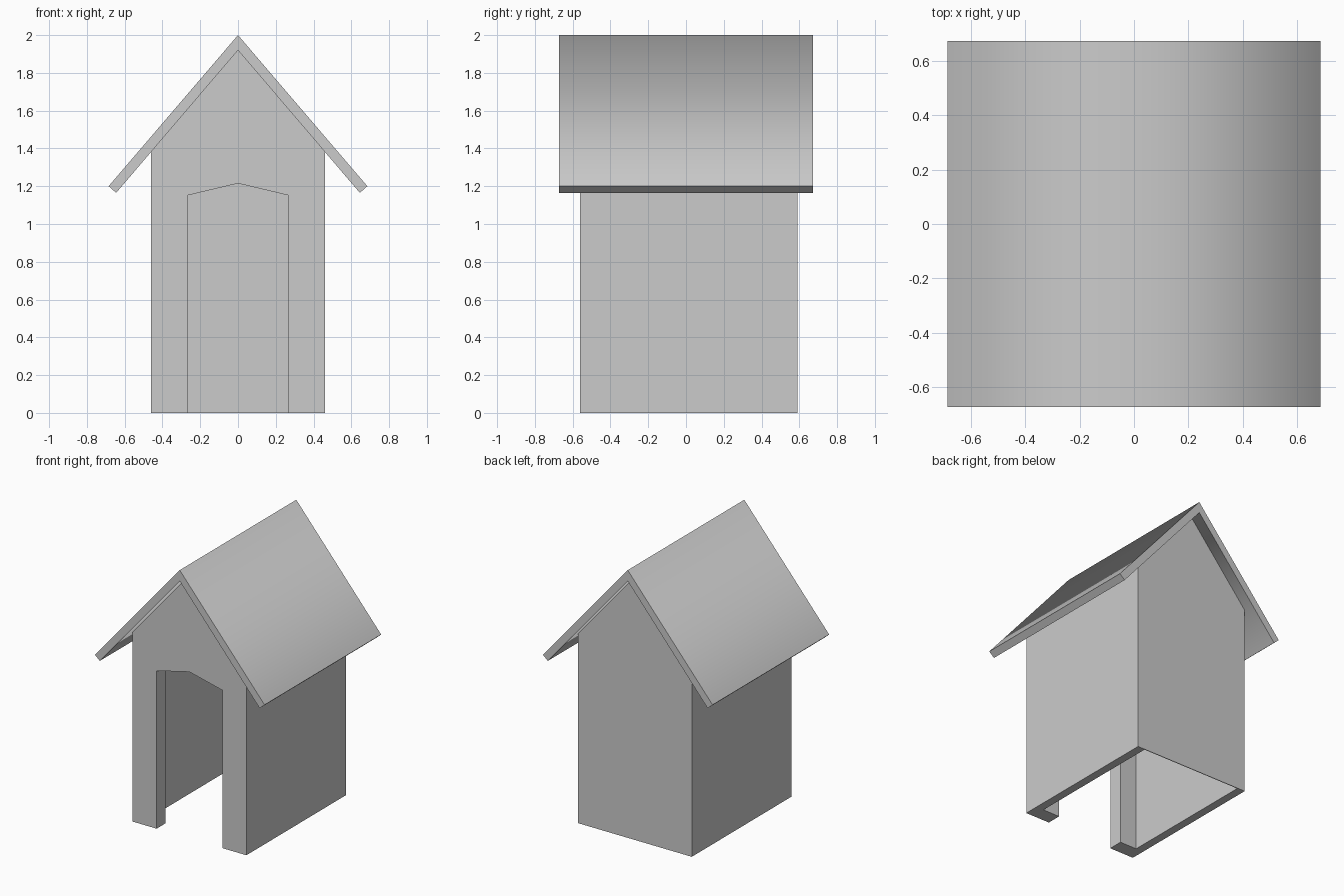
import bpy, bmesh

if "Cube" in bpy.data.objects:
    bpy.data.objects.remove(bpy.data.objects["Cube"])


def prism(name, pts, y0, y1):
    """Extrude an (x, z) profile along y."""
    bm = bmesh.new()
    face = bm.faces.new([bm.verts.new((x, y0, z)) for x, z in pts])
    ext = bmesh.ops.extrude_face_region(bm, geom=[face])
    moved = [v for v in ext["geom"] if isinstance(v, bmesh.types.BMVert)]
    bmesh.ops.translate(bm, verts=moved, vec=(0, y1 - y0, 0))
    bmesh.ops.recalc_face_normals(bm, faces=bm.faces)
    mesh = bpy.data.meshes.new(name)
    bm.to_mesh(mesh)
    bm.free()
    obj = bpy.data.objects.new(name, mesh)
    bpy.context.collection.objects.link(obj)
    return obj


def symmetric(half):
    """Mirror a right-hand half profile across x = 0."""
    return half + [(-x, z) for x, z in reversed(half) if x > 0]


def cut(target, cutter):
    mod = target.modifiers.new(cutter.name, 'BOOLEAN')
    mod.operation = 'DIFFERENCE'
    mod.solver = 'EXACT'
    mod.object = cutter
    cutter.hide_render = True
    cutter.hide_set(True)


# Gabled walls, hollow and open underneath, with a very thin back panel
walls = prism("walls", symmetric([(0.46, 0), (0.46, 1.382), (0, 1.92)]), -0.56, 0.59)
cut(walls, prism("interior_cutter", symmetric([(0.40, -0.1), (0.40, 2.1)]), -0.455, 0.585))

# Doorway with a shallow pointed top
cut(walls, prism("doorway_cutter", symmetric([(0.265, -0.1), (0.265, 1.152), (0, 1.215)]), -0.7, -0.4))

# Overhanging roof: one folded slab
roof = prism("roof", [(0, 2.0), (0.685, 1.2), (0.645, 1.165), (0, 1.92),
                      (-0.645, 1.165), (-0.685, 1.2)], -0.672, 0.672)

# Soft shading over the ridge only; all other roof edges stay sharp
for poly in roof.data.polygons:
    poly.use_smooth = True
for edge in roof.data.edges:
    edge.use_edge_sharp = not all(abs(roof.data.vertices[i].co.x) < 1e-4 for i in edge.vertices)
